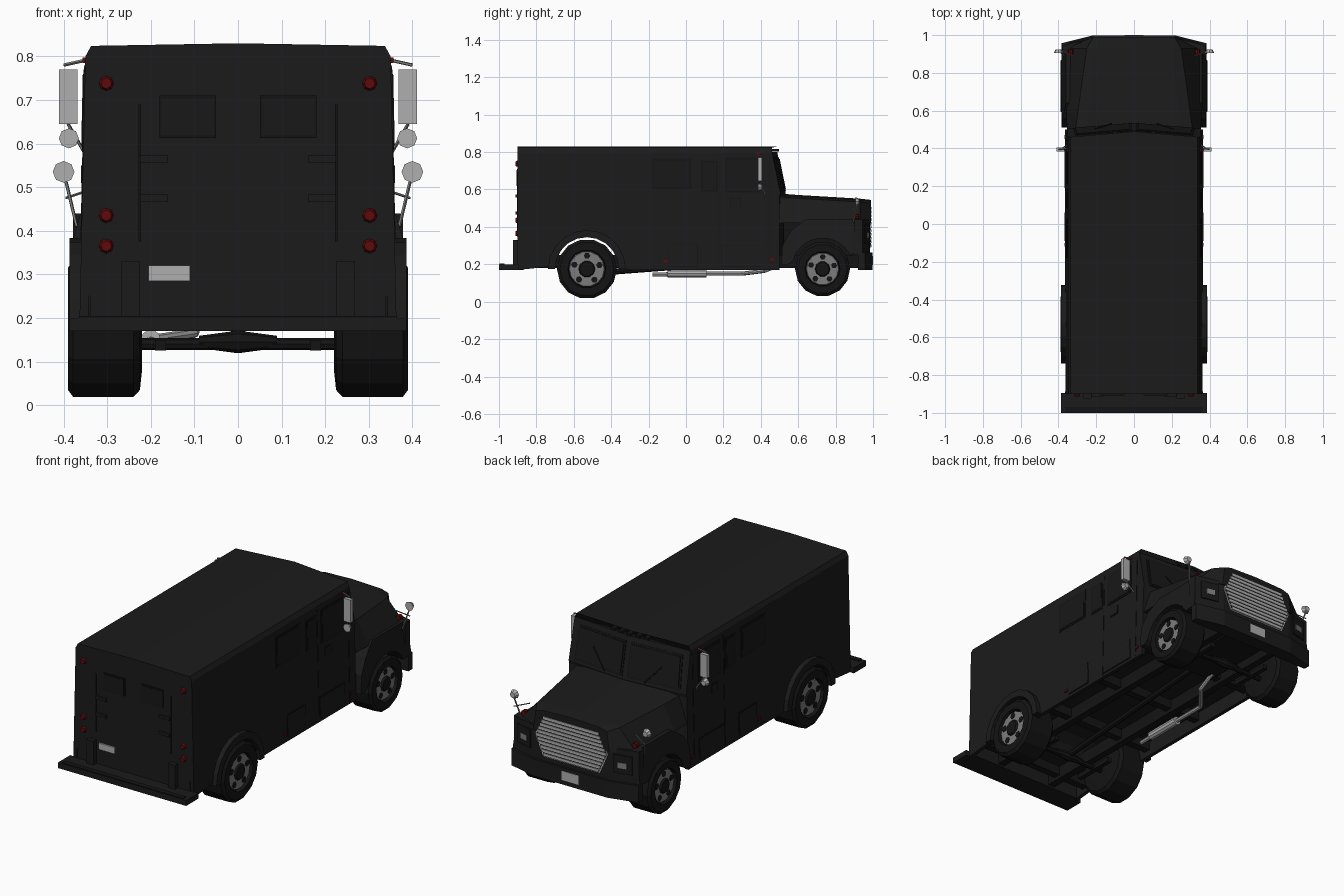
import bpy, bmesh
from math import sin, cos, pi, radians
from mathutils import Vector

cube = bpy.data.objects.get("Cube")
if cube:
    bpy.data.objects.remove(cube)


def material(name, r, g, b):
    m = bpy.data.materials.new(name)
    m.use_nodes = True
    m.diffuse_color = (r, g, b, 1)
    m.node_tree.nodes["Principled BSDF"].inputs["Base Color"].default_value = (r, g, b, 1)
    return m


BLACK = material("body black", .011, .011, .011)
TRIM = material("trim black", .007, .007, .007)
GLASS = material("dark glass", .009, .009, .009)
TYRE = material("tyre rubber", .007, .007, .007)
SILVER = material("silver", .43, .43, .43)
STEEL = material("wheel steel", .2, .2, .2)
RED = material("lamp red", .12, .003, .003)


def loft(name, rings, mat):
    """Skin a list of equal-length point rings and cap both ends."""
    bm = bmesh.new()
    rows = [[bm.verts.new(p) for p in ring] for ring in rings]
    n = len(rows[0])
    for a, b in zip(rows, rows[1:]):
        for i in range(n):
            j = (i + 1) % n
            bm.faces.new((a[i], a[j], b[j], b[i]))
    bm.faces.new(rows[0])
    bm.faces.new(rows[-1])
    bmesh.ops.recalc_face_normals(bm, faces=bm.faces)
    mesh = bpy.data.meshes.new(name)
    bm.to_mesh(mesh)
    bm.free()
    mesh.materials.append(mat)
    ob = bpy.data.objects.new(name, mesh)
    bpy.context.collection.objects.link(ob)
    return ob


def box(name, x, y, z, mat):
    return loft(name, [[(x[0], y[0], k), (x[1], y[0], k), (x[1], y[1], k), (x[0], y[1], k)] for k in z], mat)


def plate(name, pts, mat, push):
    """Thin slab laid on the polygon and raised along push."""
    return loft(name, [[Vector(p) for p in pts], [Vector(p) + Vector(push) for p in pts]], mat)


def rod(name, a, b, r, mat, n=8, r2=None):
    a, b = Vector(a), Vector(b)
    q = (b - a).to_track_quat('Z', 'Y')
    ring = lambda c, k: [c + q @ Vector((k * cos(t * 2 * pi / n), k * sin(t * 2 * pi / n), 0)) for t in range(n)]
    return loft(name, [ring(a, r), ring(b, r if r2 is None else r2)], mat)


def arc(cy, cz, r, a0, a1, n=8):
    return [(cy + r * cos(radians(a0 + (a1 - a0) * i / n)), cz + r * sin(radians(a0 + (a1 - a0) * i / n)))
            for i in range(n + 1)]


def wide(z):
    return .364 - .022 * (z - .17)


SIDES = ((1, "left"), (-1, "right"))
REAR, FRONT, AXLE = -.53, .73, .175

# Armoured box: hollow-floored core plus full-height side skins
upper = [(.50, .56), (.505, .58), (.46, .80), (-.90, .80)]
rear_arch = arc(REAR, AXLE, .172, 175, 5)
core = [(.50, .25)] + upper + [(-.90, .25)] + [(y, max(z, .25)) for y, z in rear_arch]
loft("cargo_core", [[(s * (wide(z) - .02), y + (.028 if s == 0 and y > 0 else 0), z) for y, z in core]
                    for s in (-1, 0, 1)], BLACK)
skin = [(.50, .17)] + upper + [(-.90, .17)] + rear_arch + [(REAR + .172, .17)]
for s, side in SIDES:
    loft(side + "_side_skin", [[(s * (wide(z) - d), y, z) for y, z in skin] for d in (.02, 0)], BLACK)

# Roof cap with chamfered edges and a pointed front
cap = [(-.35, .80), (-.337, .824), (0, .83), (.337, .824), (.35, .80)]
loft("roof", [[(x, -.90, z) for x, z in cap],
              [(x, .46 + .03 * (1 - abs(x) / .35), z) for x, z in cap]], BLACK)
box("rear_lower_panel", (-.34, .34), (-.90, -.87), (.17, .26), BLACK)

# Two-pane windscreen, roof marker lamps and wipers
for s, side in SIDES:
    def screen(u, v):
        return (s * u * .345, .46 + .045 * (1 - v) + .028 * (1 - u), .58 + .22 * v)
    quad = [(.07, .1), (.9, .1), (.87, .82), (.07, .82)]
    plate(side + "_windscreen_frame", [screen(u + (.03 if u > .5 else -.03), v + (.05 if v > .5 else -.05))
                                       for u, v in quad], TRIM, (0, .003, .001))
    plate(side + "_windscreen", [screen(u, v) for u, v in quad], GLASS, (0, .007, .002))
    rod(side + "_wiper", Vector(screen(.35, .05)) + Vector((0, .01, 0)),
        Vector(screen(.6, .5)) + Vector((0, .01, 0)), .003, TRIM, 5)
for i in range(5):
    x = (i - 2) * .05
    box("roof_marker", (x - .013, x + .013), (.46, .498 - abs(x) * .09), (.803, .816), TRIM)


# Side windows, hatches, seams and lamps
def side_plate(name, s, y, z, mat, out):
    pts = [(s * wide(k), j, k) for j, k in ((y[0], z[0]), (y[1], z[0]), (y[1], z[1]), (y[0], z[1]))]
    plate(name, pts, mat, (s * out, 0, 0))


windows = [(-.17, .02, .61, .755), (.09, .16, .60, .745), (.22, .39, .595, .76)]
hatches = [(-.09, .06, .19, .31), (.19, .40, .19, .30), (.24, .29, .51, .55)]
for s, side in SIDES:
    for y0, y1, z0, z1 in windows:
        side_plate(side + "_window_frame", s, (y0 - .01, y1 + .01), (z0 - .01, z1 + .01), TRIM, .003)
        side_plate(side + "_window", s, (y0, y1), (z0, z1), GLASS, .005)
    for y0, y1, z0, z1 in hatches:
        side_plate(side + "_hatch_seam", s, (y0 - .004, y1 + .004), (z0 - .004, z1 + .004), TRIM, .002)
        side_plate(side + "_hatch", s, (y0, y1), (z0, z1), BLACK, .004)
    for y in (.18, .445):
        side_plate(side + "_door_seam", s, (y - .002, y + .002), (.18, .78), TRIM, .002)
    for y, z in ((-.11, .21), (.46, .22), (.39, .785)):
        side_plate(side + "_side_marker", s, (y - .01, y + .01), (z, z + .012), RED, .006)
    # Flared rear wheel arch
    rim = arc(REAR, AXLE, .17, 180, 0, 10)
    lip = arc(REAR, AXLE, .208, 0, 180, 10)
    loft(side + "_rear_arch", [[(s * x, y, z) for y, z in rim + lip] for x in (.345, .387)], BLACK)

# Back wall: windows, door seams, hinges, lamps, plate and steps
box("rear_number_plate", (-.205, -.11), (-.908, -.90), (.285, .32), SILVER)
for s, side in SIDES:
    span = lambda a, b: (min(s * a, s * b), max(s * a, s * b))
    box(side + "_back_window_frame", span(.05, .18), (-.904, -.90), (.613, .71), TRIM)
    box(side + "_back_window", span(.055, .175), (-.907, -.90), (.62, .703), GLASS)
    box(side + "_back_door_seam", span(.223, .228), (-.904, -.90), (.375, .69), TRIM)
    for z in (.475, .565):
        box(side + "_hinge", span(.16, .225), (-.912, -.90), (z - .008, z + .008), BLACK)
    box(side + "_back_post", span(.225, .268), (-.925, -.90), (.20, .33), BLACK)
    for z in (.365, .435, .738):
        rod(side + "_tail_lamp", (s * .302, -.90, z), (s * .302, -.912, z), .017, RED, 8, .012)
box("rear_bumper_step", (-.387, .387), (-1, -.895), (.17, .2), BLACK)
box("rear_bumper_lip", (-.365, .365), (-.998, -.97), (.2, .205), TRIM)

# Bonnet with sloping flanks and a shallow centre ridge
def bonnet(y, top, low, z):
    return [(-low, y, .42), (-top, y, z - .012), (-top * .8, y, z), (0, y, z + .006),
            (top * .8, y, z), (top, y, z - .012), (low, y, .42)]


loft("bonnet", [bonnet(.50, .31, .355, .572), bonnet(.61, .295, .358, .564),
                bonnet(.93, .25, .355, .545), bonnet(.99, .215, .23, .538)], BLACK)


def nose(z):
    return [(-.378, .90, z), (-.378, .945, z), (-.22, .985, z), (.22, .985, z), (.378, .945, z), (.378, .90, z)]


loft("nose_panel", [nose(.25), nose(.44)], BLACK)
loft("front_bumper", [[(x * 1.015, y + (.012 if y > .91 else .02), z) for x, y, z in nose(h)]
                      for h in (.17, .262)], BLACK)
box("front_number_plate", (-.05, .05), (.996, 1.0), (.195, .245), SILVER)

# Grille: bright hexagonal surround and dark core crossed by bright bars
hexa = lambda z: .212 - .45 * abs(z - .40)
for name, mat, grow, depth in (("grille_surround", SILVER, .007, .003), ("grille_core", TRIM, 0, .005)):
    plate(name, [(s * (hexa(z) + grow), .984, z + grow * k) for s, z, k in
                 ((-1, .295, -1), (1, .295, -1), (1, .40, 0), (1, .505, 1), (-1, .505, 1), (-1, .40, 0))],
          mat, (0, depth, 0))
for i in range(11):
    z = .30 + i * .02
    box("grille_bar", (-hexa(z), hexa(z)), (.984, .993), (z - .0072, z + .0072), SILVER)

# Fenders, lamps, mirrors and wheels on each side
fender = ([(.51, .20), (.515, .30), (.56, .38), (.64, .44), (.94, .44), (.945, .26)]
          + arc(FRONT, AXLE, .165, 28, 165) + [(.545, .20)])
for s, side in SIDES:
    loft(side + "_fender", [[(s * (x - (max(0, z - .36) * .3 if x > .3 else 0)), y, z) for y, z in fender]
                            for x in (.25, .385)], BLACK)
    lamp = lambda y, grow, z0, z1: [(s * x, y - x * .25, z) for x, z in (
        (.25 + grow, z0), (.345 - grow, z0), (.345 - grow, z1), (.25 + grow, z1))]
    plate(side + "_headlamp", lamp(1.0402, 0, .31, .41), GLASS, (s * .002, .007, 0))
    plate(side + "_headlamp_glint", lamp(1.0475, .025, .34, .37), STEEL, (0, .003, 0))
    rod(side + "_indicator", (s * .335, .90, .455), (s * .335, .925, .455), .014, RED)
    # Tall door mirror, small round mirror and fender mirror
    box(side + "_door_mirror", sorted((s * .368, s * .41)), (.385, .405), (.645, .77), SILVER)
    rod(side + "_mirror_arm", (s * .355, .40, .79), (s * .40, .395, .78), .004, STEEL, 5)
    rod(side + "_mirror_stay", (s * .35, .42, .575), (s * .39, .395, .645), .004, STEEL, 5)
    rod(side + "_round_mirror", (s * .388, .385, .612), (s * .388, .405, .612), .023, SILVER, 8, .014)
    rod(side + "_fender_post", (s * .37, .89, .41), (s * .40, .92, .535), .004, STEEL, 5)
    rod(side + "_fender_post_brace", (s * .32, .89, .50), (s * .395, .92, .475), .003, STEEL, 5)
    rod(side + "_fender_mirror", (s * .40, .905, .535), (s * .40, .925, .535), .025, SILVER, 8, .015)
    # Wheels
    for end, y, r, x0 in (("rear", REAR, .16, .22), ("front", FRONT, .147, .24)):
        ring = lambda x, k: [(s * x, y + k * cos(i * pi / 7), AXLE + k * sin(i * pi / 7)) for i in range(14)]
        loft(side + "_" + end + "_tyre", [ring(x0, r * .6), ring(x0 + .005, r * .9), ring(x0 + .02, r),
                                          ring(.378, r), ring(.39, r * .9), ring(.39, r * .64),
                                          ring(.36, r * .6)], TYRE)
        rod(side + "_" + end + "_rim", (s * .35, y, AXLE), (s * .378, y, AXLE), r * .63, STEEL, 14, r * .58)
        rod(side + "_" + end + "_hub", (s * .37, y, AXLE), (s * .388, y, AXLE), r * .31, TRIM, 10, r * .24)
        for i in range(5):
            a = i * 2 * pi / 5 + .3
            c = (y + r * .44 * cos(a), AXLE + r * .44 * sin(a))
            rod(side + "_" + end + "_rim_slot", (s * .37, *c), (s * .381, *c), r * .11, TRIM, 6)
    # Chassis rails and springs
    box(side + "_chassis_rail", sorted((s * .15, s * .19)), (-.88, .93), (.18, .25), TRIM)
    for y in (REAR, FRONT):
        box(side + "_leaf_spring", sorted((s * .165, s * .19)), (y - .12, y + .12), (.125, .15), TRIM)

# Underside: axles, engine, cross members, drive shaft, exhaust
for name, y in (("rear", REAR), ("front", FRONT)):
    rod(name + "_axle", (-.25, y, .14), (.25, y, .14), .014, TRIM)
    for s in (-1, 1):
        rod(name + "_differential", (0, y, .145), (s * .09, y, .145), .026, TRIM, 8, .014)
for y in (-.8, -.3, .1, .5):
    box("cross_member", (-.34, .34), (y - .02, y + .02), (.20, .25), TRIM)
box("engine", (-.12, .12), (.52, .9), (.20, .44), TRIM)
rod("drive_shaft", (0, REAR, .15), (0, .52, .23), .016, TRIM)
pipe = [(-.09, .55, .22), (-.10, .42, .165), (-.20, .30, .15), (-.20, .06, .15), (-.20, -.18, .145)]
for a, b in zip(pipe, pipe[1:]):
    rod("exhaust_pipe", a, b, .011, SILVER)
rod("silencer", (-.20, .11, .15), (-.20, -.10, .15), .023, SILVER, 10)
